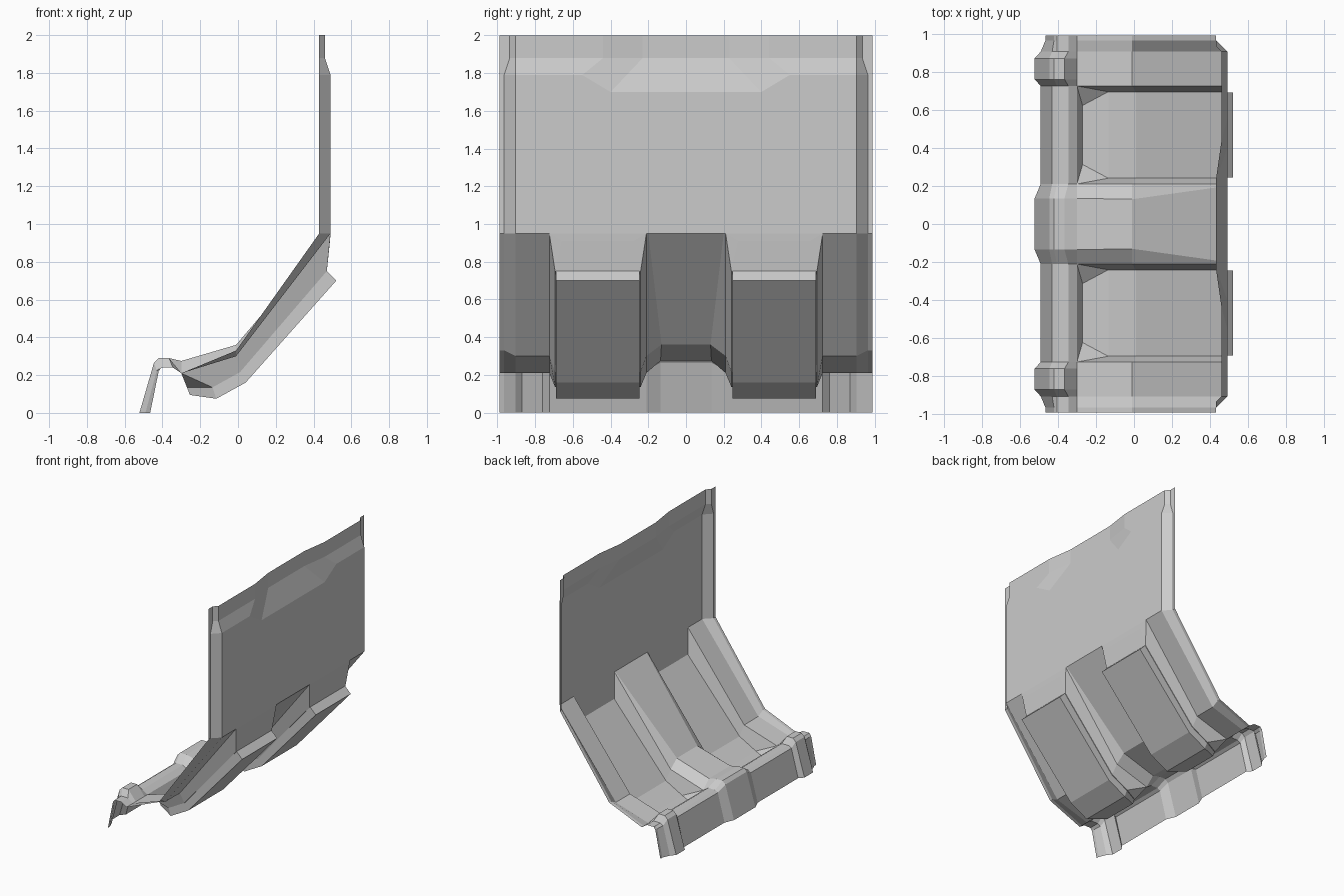
import bpy
import bmesh

cube = bpy.data.objects.get("Cube")
if cube:
    bpy.data.objects.remove(cube, do_unlink=True)

# Single plain material
grey = bpy.data.materials.new("light grey")
grey.use_nodes = True
colour = (0.6, 0.6, 0.6, 1)
grey.diffuse_color = colour
grey.node_tree.nodes["Principled BSDF"].inputs["Base Color"].default_value = colour


def loft(name, strips):
    """Skin strips of neighbouring columns, collapsing repeated points, mirrored in y."""
    bm = bmesh.new()
    known = {}

    def vert(point):
        key = tuple(round(c, 4) for c in point)
        if key not in known:
            known[key] = bm.verts.new(key)
        return known[key]

    for columns in strips:
        for near, far in zip(columns, columns[1:]):
            for i in range(len(near) - 1):
                corners = (near[i], near[i + 1], far[i + 1], far[i])
                ring = list(dict.fromkeys(vert(p) for p in corners))
                if len(ring) > 2:
                    bm.faces.new(ring)
    mesh = bpy.data.meshes.new(name)
    bm.to_mesh(mesh)
    bm.free()
    mesh.materials.append(grey)
    obj = bpy.data.objects.new(name, mesh)
    bpy.context.collection.objects.link(obj)
    mirror = obj.modifiers.new("mirror", 'MIRROR')
    mirror.use_axis = (False, True, False)
    mirror.use_clip = True
    return obj


def at_y(profile, y):
    """Place an (x, z) profile at one y, or at one y per point."""
    ys = y if isinstance(y, (list, tuple)) else [y] * len(profile)
    return [(x, v, z) for (x, z), v in zip(profile, ys)]


# Front lip: plain, raised and end cross-sections
seat_start = (-.3, .21)
plain = [(-.49, 0), (-.43, .225), (-.405, .24), (-.345, .24), seat_start]
raised = [(-.522, 0), (-.445, .265), (-.42, .29), (-.365, .29), seat_start]
hump = raised[:-1] + [(-.3, .275)]
end = [(-.465, 0), (-.42, .22)] + plain[2:]
INNER, OUTER, EDGE, FLANGE, SIDE = .21, .725, .905, .965, .99
loft("front_lip", [[
    at_y(hump, 0), at_y(hump, .135), at_y(plain, INNER), at_y(plain, OUTER),
    at_y(raised, .76), at_y(raised, .87), at_y(plain, EDGE),
    at_y(end, FLANGE), at_y(end, SIDE)]])

# Sloping seat: centre hump and outer strips
bend, top = (-.01, .3), (.49, .95)
slope = [seat_start, bend, top]
hump_slope = [hump[-1], (-.01, .36), top]
flange_slope = [seat_start, (-.01, .33), (.43, .95)]
loft("seat_slope", [
    [at_y(hump_slope, 0), at_y(hump_slope, [.135, .13, .2]), at_y(slope, INNER)],
    [at_y(slope, OUTER), at_y(slope, EDGE),
     at_y(flange_slope, FLANGE), at_y(flange_slope, SIDE)]])

# Recessed wells between the hump and the outer strips
well = [(-.27, .135), (-.135, .135), (.01, .215), (.47, .75), (.487, .91)]
MID = (INNER + OUTER) / 2
half = [.155, .227, .227, .227, .19]
rim = [seat_start] * 3 + [bend] + [top] * 3
floor = [seat_start] + well + [top]


def well_column(side):
    edge = MID + side * (OUTER - MID)
    return at_y(floor, [edge] + [MID + side * h for h in half] + [edge])


loft("seat_well", [[at_y(rim, INNER), well_column(-1), well_column(1), at_y(rim, OUTER)]])

# Shallow pan hanging beneath each well
pan = [(-.255, .095), (-.115, .075), (.04, .16), (.52, .70)]
pan_rim = [well[0]] + well[:4] + [well[3]]
pan_base = [well[0]] + pan + [well[3]]
pan_half = [h - .005 for h in [half[0]] + half[:4] + [half[3]]]


def pan_column(profile, side):
    return at_y(profile, [MID + side * h for h in pan_half])


loft("well_pan", [[pan_column(pan_rim, -1), pan_column(pan_base, -1),
                   pan_column(pan_base, 1), pan_column(pan_rim, 1)]])

# Upright back panel with stepped top edge and folded side flanges


def upright(x_low, x_high, z_step, y_low, y_high):
    heights = (top[1], z_step, 1.88, 2)
    return list(zip((x_low, x_low, x_high, x_high), (y_low, y_low, y_high, y_high), heights))


FRONT, STEP, BACK, LEDGE = .43, .46, .49, 1.79
loft("back_panel", [[
    upright(BACK, FRONT, 1.7, 0, 0),
    upright(BACK, FRONT, 1.7, .4, .23),
    upright(BACK, STEP, LEDGE, .55, .44),
    upright(BACK, STEP, LEDGE, EDGE, EDGE),
    upright(FRONT, FRONT, LEDGE, FLANGE, .935),
    upright(FRONT, FRONT, LEDGE, SIDE, SIDE)]])
